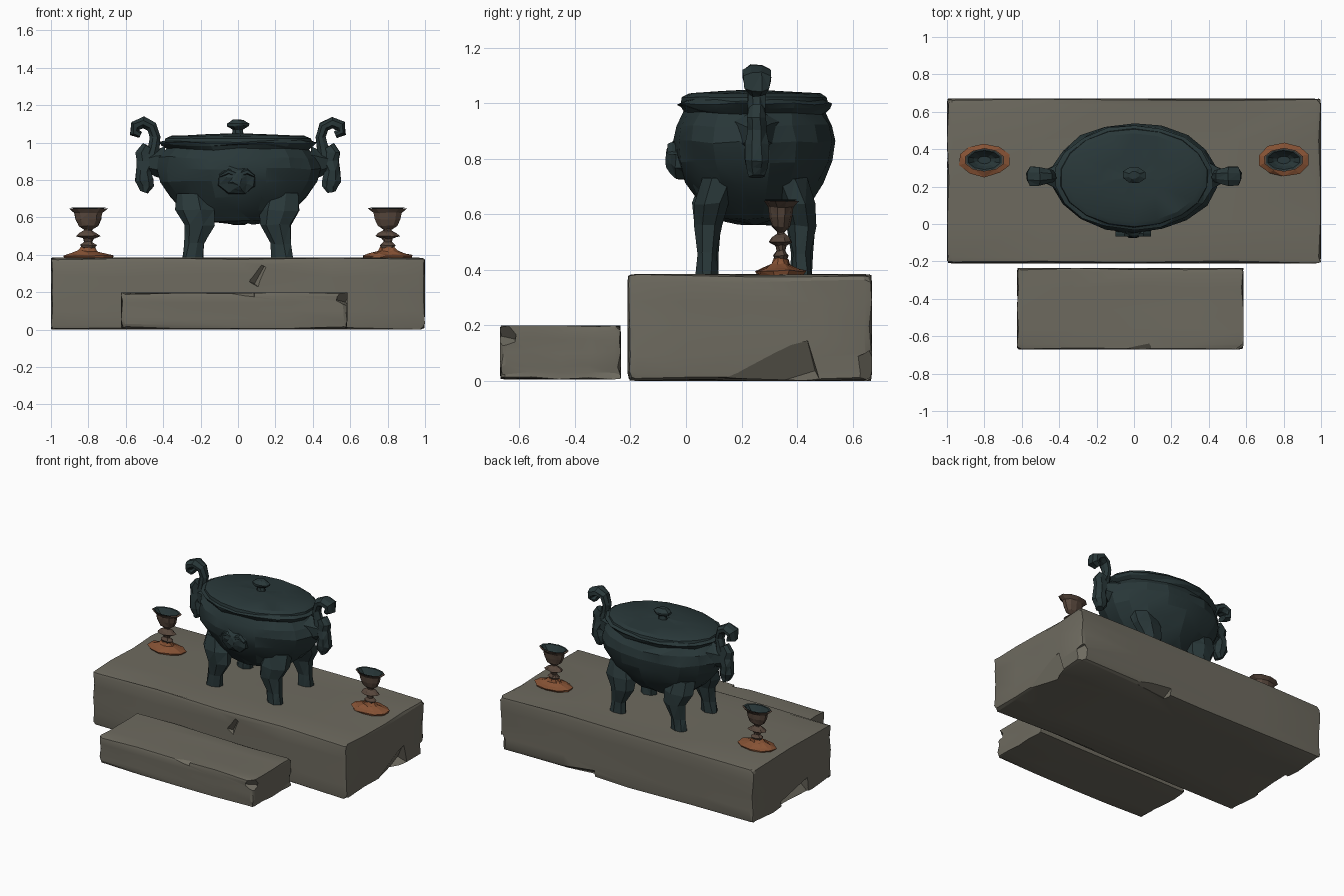
import bpy, bmesh, math, random
from mathutils import Vector, Matrix

random.seed(4)
if "Cube" in bpy.data.objects:
    bpy.data.objects.remove(bpy.data.objects["Cube"])


def material(name, rgb):
    m = bpy.data.materials.new(name)
    m.use_nodes = True
    m.diffuse_color = (*rgb, 1)
    bsdf = m.node_tree.nodes["Principled BSDF"]
    bsdf.inputs["Base Color"].default_value = (*rgb, 1)
    bsdf.inputs["Roughness"].default_value = 0.8
    return m


STONE = material("weathered stone", (0.155, 0.145, 0.115))
PATINA = material("dark patina", (0.022, 0.039, 0.041))
BRONZE = material("dull bronze", (0.095, 0.062, 0.045))
COPPER = material("bare copper", (0.24, 0.085, 0.035))


def finish(name, bm, mat, angle=None):
    bmesh.ops.recalc_face_normals(bm, faces=bm.faces)
    mesh = bpy.data.meshes.new(name)
    bm.to_mesh(mesh)
    bm.free()
    mesh.materials.append(mat)
    ob = bpy.data.objects.new(name, mesh)
    bpy.context.collection.objects.link(ob)
    if angle:
        bpy.ops.object.select_all(action="DESELECT")
        ob.select_set(True)
        bpy.context.view_layer.objects.active = ob
        bpy.ops.object.shade_smooth_by_angle(angle=math.radians(angle))
    return ob


def loft(name, rings, sides, mat, rough=0.0, angle=None):
    """Skin rings given as (centre, half axis u, half axis v), closed at both ends."""
    bm = bmesh.new()
    loops = []
    for c, u, v in rings:
        loop = []
        for i in range(sides):
            a = math.tau * (i + 0.5) / sides
            p = Vector(c) + Vector(u) * math.cos(a) + Vector(v) * math.sin(a)
            p += Vector([random.uniform(-rough, rough) for _ in range(3)])
            loop.append(bm.verts.new(p))
        loops.append(loop)
    for a, b in zip(loops, loops[1:]):
        for i in range(sides):
            j = (i + 1) % sides
            bm.faces.new((a[i], a[j], b[j], b[i]))
    bm.faces.new(loops[0])
    bm.faces.new(loops[-1])
    if rough:
        bmesh.ops.triangulate(bm, faces=bm.faces)
    return finish(name, bm, mat, angle)


def turned(name, profile, x, y, stretch, sides, mat, rough=0.0, angle=None):
    """Oval turned shape; profile holds (half width in x, height)."""
    rings = [((x, y, z), (r, 0, 0), (0, r * stretch, 0)) for r, z in profile]
    return loft(name, rings, sides, mat, rough, angle)


def ribbon(name, path, y, mat):
    """Square bar bent in the xz plane; path holds (x, z, half width, half depth)."""
    rings = []
    for i, (x, z, w, d) in enumerate(path):
        a, b = path[max(i - 1, 0)], path[min(i + 1, len(path) - 1)]
        t = Vector((b[0] - a[0], 0, b[1] - a[1])).normalized()
        n = Vector((t.z, 0, -t.x))
        k = math.sqrt(2) * 0.9
        rings.append(((x, y, z), (n * w + Vector((0, d, 0))) * k / math.sqrt(2),
                      (n * -w + Vector((0, d, 0))) * k / math.sqrt(2)))
    # axes lie on the diagonals, so an eight-sided ring gives a bevelled bar
    return loft(name, rings, 8, mat, 0.003)


def stone_block(name, low, high, bevel, chips):
    low, high = Vector(low), Vector(high)
    size, mid = high - low, (high + low) / 2
    bm = bmesh.new()
    bmesh.ops.create_cube(bm, size=1)
    bmesh.ops.subdivide_edges(bm, edges=bm.edges, cuts=3, use_grid_fill=True)
    for v in bm.verts:
        v.co = Vector([c * s for c, s in zip(v.co, size)]) + mid
    sharp = [e for e in bm.edges if e.calc_face_angle(0) > 0.5]
    bmesh.ops.bevel(bm, geom=sharp, offset=bevel, segments=2, profile=0.6, affect="EDGES")
    for v in bm.verts:
        for i in range(3):
            v.co[i] += random.uniform(-0.007, 0.007)
            v.co[i] = min(max(v.co[i], low[i]), high[i])
    block = finish(name, bm, STONE, 22)
    # chipped places
    for centre, dims, turn in chips:
        cut = bmesh.new()
        bmesh.ops.create_cube(cut, size=1, matrix=Matrix.LocRotScale(
            Vector(centre), Matrix.Rotation(turn[0], 3, "X") @ Matrix.Rotation(turn[1], 3, "Y")
            @ Matrix.Rotation(turn[2], 3, "Z"), Vector(dims)))
        cutter = finish(name + "_cutter", cut, STONE)
        cutter.hide_render = True
        mod = block.modifiers.new("chip", "BOOLEAN")
        mod.operation, mod.object, mod.solver = "DIFFERENCE", cutter, "EXACT"
        bpy.context.view_layer.objects.active = block
        bpy.ops.object.modifier_apply(modifier=mod.name)
        bpy.data.objects.remove(cutter)


# Stone altar slab and the step before it
stone_block("altar_slab", (-1, -0.21, 0), (1, 0.67, 0.385), 0.028, [
    ((1.02, 0.3, 0.02), (0.1, 0.34, 0.13), (0.25, 0.5, 0.1)),
    ((-1.02, 0.2, 0.03), (0.1, 0.3, 0.1), (-0.2, 0.7, 0.1)),
    ((0.11, -0.215, 0.29), (0.04, 0.04, 0.11), (0.2, 0.5, 0.6)),
    ((0.4, 0.69, 0.0), (0.3, 0.1, 0.08), (0.6, 0.1, 0.1)),
    ((1.02, 0.69, 0.02), (0.12, 0.12, 0.16), (0.4, 0.3, 0.7))])
stone_block("front_step", (-0.625, -0.67, 0.005), (0.585, -0.235, 0.2), 0.022, [
    ((0.6, -0.68, 0.17), (0.08, 0.1, 0.1), (0.3, 0.5, 0.7)),
    ((0.02, -0.69, 0.2), (0.14, 0.08, 0.05), (0.6, 0.1, 0.1))])

# Oval cauldron with lid and knob
CY, OVAL = 0.247, 0.66
turned("cauldron_bowl", [(0.08, 0.565), (0.22, 0.585), (0.3, 0.64), (0.37, 0.71),
       (0.425, 0.79), (0.445, 0.86), (0.43, 0.92), (0.385, 0.965), (0.41, 0.985),
       (0.425, 1.0), (0.39, 1.012)], 0, CY, OVAL, 18, PATINA, 0.007, 15)
turned("cauldron_lid", [(0.4, 1.0), (0.395, 1.022), (0.36, 1.036), (0.18, 1.043),
       (0.04, 1.048)], 0, CY, OVAL, 18, PATINA, 0.002, 25)
turned("lid_knob", [(0.035, 1.04), (0.028, 1.07), (0.062, 1.088), (0.064, 1.1),
       (0.03, 1.122)], 0, 0.262, 0.72, 8, PATINA, 0.003)

# Four tapering legs
LEG = [(0.38, 0.24, 0.06, 0.17, 0.04), (0.46, 0.232, 0.055, 0.17, 0.037),
       (0.56, 0.205, 0.085, 0.168, 0.052), (0.64, 0.225, 0.11, 0.155, 0.068),
       (0.73, 0.24, 0.09, 0.12, 0.07)]
for sx, side in ((1, "left"), (-1, "right")):
    for sy, end in ((1, "back"), (-1, "front")):
        loft(f"{end}_{side}_leg", [((sx * x, CY + sy * y, z), (w, 0, 0), (0, d, 0))
             for z, x, w, y, d in LEG], 7, PATINA, 0.005)

# Beast-face boss on the front of the bowl
loft("front_boss", [((-0.005, -y, 0.8), (w, 0, 0), (0, 0, h)) for y, w, h in
     ((-0.03, 0.12, 0.085), (0.035, 0.1, 0.075), (0.058, 0.06, 0.05), (0.07, 0.025, 0.03))],
     8, PATINA, 0.006)
loft("boss_brow", [((x, -0.05, z), (0, 0.02, 0), (0, 0, h)) for x, z, h in
     ((-0.1, 0.82, 0.006), (-0.05, 0.845, 0.016), (0, 0.825, 0.018),
      (0.05, 0.845, 0.016), (0.09, 0.82, 0.006))], 6, PATINA)

# Scrolled handles on both ends
HOOK = [(0.47, 0.9, 0.03, 0.028), (0.452, 0.97, 0.026, 0.026), (0.442, 1.03, 0.023, 0.026),
        (0.46, 1.085, 0.025, 0.032), (0.505, 1.108, 0.026, 0.042), (0.547, 1.09, 0.026, 0.042),
        (0.552, 1.055, 0.022, 0.036), (0.522, 1.042, 0.016, 0.028)]
TAIL = [(0.48, 0.98, 0.03, 0.026), (0.5, 0.945, 0.04, 0.028), (0.487, 0.9, 0.045, 0.03),
        (0.505, 0.85, 0.034, 0.036), (0.5, 0.8, 0.042, 0.036), (0.492, 0.765, 0.035, 0.03),
        (0.5, 0.735, 0.018, 0.025)]
for s, side in ((1, "left"), (-1, "right")):
    ribbon(f"{side}_handle_hook", [(s * x, z, w, d) for x, z, w, d in HOOK], 0.255, PATINA)
    ribbon(f"{side}_handle_tail", [(s * x, z, w, d) for x, z, w, d in TAIL], 0.255, PATINA)
    loft(f"{side}_handle_mount", [((s * x, 0.255, 0.89), (0, d, 0), (0, 0, h)) for x, d, h in
         ((0.39, 0.09, 0.09), (0.44, 0.06, 0.07), (0.5, 0.025, 0.04))], 6, PATINA, 0.003)

# Oval goblets
for s, side in ((1, "left"), (-1, "right")):
    x, y = s * 0.8, 0.342
    turned(f"{side}_goblet_foot", [(0.13, 0.375), (0.14, 0.395), (0.1, 0.405), (0.055, 0.42),
           (0.036, 0.44)], x, y, 0.63, 10, COPPER, 0.005)
    turned(f"{side}_goblet_stem", [(0.036, 0.438), (0.045, 0.452), (0.022, 0.47), (0.03, 0.488),
           (0.068, 0.5), (0.05, 0.515), (0.022, 0.53), (0.022, 0.545)],
           x, y, 0.65, 9, BRONZE, 0.003)
    turned(f"{side}_goblet_cup", [(0.02, 0.535), (0.055, 0.555), (0.072, 0.59), (0.078, 0.625),
           (0.108, 0.648), (0.088, 0.645), (0.06, 0.61), (0.04, 0.59)],
           x, y, 0.58, 10, BRONZE, 0.002)
    turned(f"{side}_goblet_lining", [(0.1, 0.653), (0.088, 0.65), (0.058, 0.615),
           (0.035, 0.598)][::-1], x, y, 0.58, 10, PATINA)
    # open the lining so that the hollow shows
    lining = bpy.data.objects[f"{side}_goblet_lining"].data
    bm = bmesh.new()
    bm.from_mesh(lining)
    top = max(bm.faces, key=lambda f: f.calc_center_median().z)
    bmesh.ops.delete(bm, geom=[top], context="FACES_ONLY")
    bmesh.ops.reverse_faces(bm, faces=bm.faces)
    bm.to_mesh(lining)
    bm.free()
